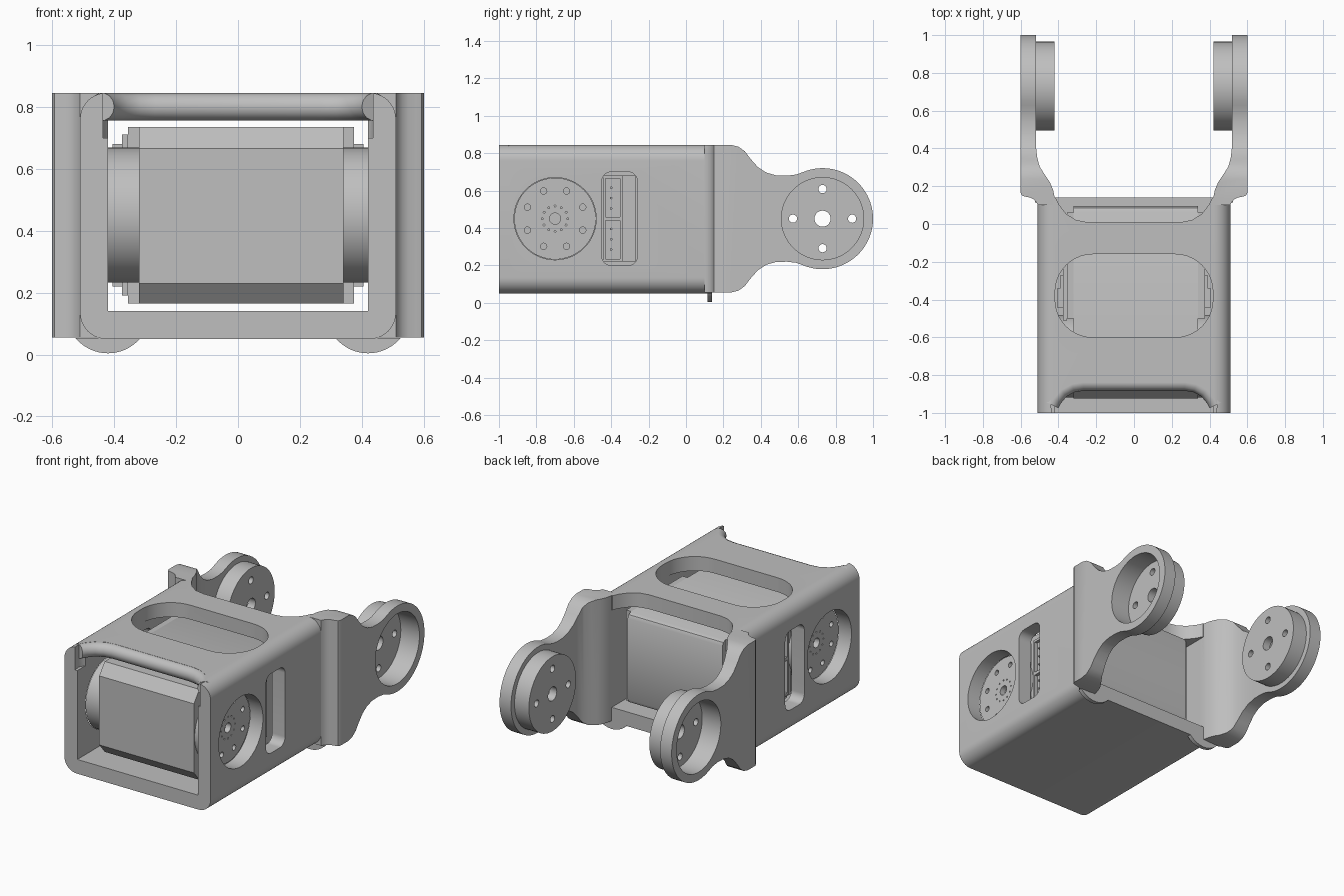
import bpy, bmesh, math
from mathutils import Matrix

cube = bpy.data.objects.get("Cube")
if cube:
    bpy.data.objects.remove(cube, do_unlink=True)

grey = bpy.data.materials.new("light_grey_plastic")
grey.use_nodes = True
COL = (0.52, 0.52, 0.52, 1)
grey.diffuse_color = COL
grey.node_tree.nodes["Principled BSDF"].inputs["Base Color"].default_value = COL

MID = 0.45       # height of both pivot axes
HORN_Y = -0.70   # servo horn axis
PIVOT_Y = 0.73   # arm pivot axis


def circle(u, v, r, n=48, start=0, end=360):
    full = end - start == 360
    steps = n if full else n + 1
    angles = [math.radians(start + (end - start) * i / n) for i in range(steps)]
    return [(u + r * math.cos(a), v + r * math.sin(a)) for a in angles]


def rounded(u0, u1, v0, v1, r, n=10):
    pts = []
    for u, v, a in ((u1 - r, v1 - r, 0), (u0 + r, v1 - r, 90),
                    (u0 + r, v0 + r, 180), (u1 - r, v0 + r, 270)):
        pts += circle(u, v, r, n, a, a + 90)
    return pts


def rect(u0, u1, v0, v1):
    return [(u0, v0), (u1, v0), (u1, v1), (u0, v1)]


def activate(obj):
    bpy.ops.object.select_all(action='DESELECT')
    obj.select_set(True)
    bpy.context.view_layer.objects.active = obj


def extrude(name, shapes, axis, a, b, rim=0):
    """Extrude one or several 2D outlines along an axis from a to b."""
    place = {'x': lambda u, v, w: (w, u, v), 'y': lambda u, v, w: (u, w, v),
             'z': lambda u, v, w: (u, v, w)}[axis]
    if isinstance(shapes[0], tuple):
        shapes = [shapes]
    bm = bmesh.new()
    for pts in shapes:
        low = [bm.verts.new(place(u, v, a)) for u, v in pts]
        high = [bm.verts.new(place(u, v, b)) for u, v in pts]
        first = bm.faces.new(low)
        bm.faces.new(high[::-1])
        for i in range(len(pts)):
            j = (i + 1) % len(pts)
            bm.faces.new((low[j], low[i], high[i], high[j]))
        if rim:
            bmesh.ops.bevel(bm, geom=list(first.edges), offset=rim, segments=6,
                            profile=0.5, affect='EDGES')
    bmesh.ops.recalc_face_normals(bm, faces=bm.faces[:])
    mesh = bpy.data.meshes.new(name)
    bm.to_mesh(mesh)
    bm.free()
    mesh.materials.append(grey)
    obj = bpy.data.objects.new(name, mesh)
    bpy.context.collection.objects.link(obj)
    return obj


def combine(obj, tool, operation='DIFFERENCE'):
    mod = obj.modifiers.new("combine", 'BOOLEAN')
    mod.operation = operation
    mod.solver = 'EXACT'
    mod.object = tool
    activate(obj)
    bpy.ops.object.modifier_apply(modifier=mod.name)
    bpy.data.objects.remove(tool, do_unlink=True)


def finish(obj, angle=35):
    activate(obj)
    bpy.ops.object.shade_smooth_by_angle(angle=math.radians(angle))


def mirror_copy(obj, name):
    mesh = obj.data.copy()
    mesh.transform(Matrix.Scale(-1, 4, (1, 0, 0)))
    mesh.flip_normals()
    copy = bpy.data.objects.new(name, mesh)
    bpy.context.collection.objects.link(copy)


def both_sides(half):
    return half + [(-x, y) for x, y in reversed(half)]


# Housing: rounded sleeve, open at front and back
housing = extrude("housing", rounded(-0.51, 0.51, 0.05, 0.845, 0.085), 'y', -1, 0.14, rim=0.045)
combine(housing, extrude("bore", rect(-0.42, 0.42, 0.14, 0.755), 'y', -1.2, 0.3))
lip = [(0.44, -0.955), (0.425, -0.925), (0.385, -0.878), (0.33, -0.848), (0.27, -0.838)]
combine(housing, extrude("front_scoop", both_sides([(0.425, -1.1)] + lip), 'z', 0.7, 1))
back = [(0.415, 0.3), (0.415, 0.14), (0.395, 0.1), (0.36, 0.055), (0.31, 0.022), (0.25, 0.01)]
combine(housing, extrude("back_scoop", both_sides(back), 'z', 0.7, 1))
combine(housing, extrude("top_slot", rounded(-0.418, 0.418, -0.6, -0.16, 0.2), 'z', 0.7, 1))
combine(housing, extrude("side_openings", [circle(HORN_Y, MID, 0.22, 64),
                                           rounded(-0.45, -0.26, 0.2, 0.7, 0.05)], 'x', -0.7, 0.7))
finish(housing)

# Rounded lip along the scooped front edge of the roof
curve = bpy.data.curves.new("roof_front_lip", 'CURVE')
curve.dimensions = '3D'
curve.bevel_depth = 0.045
curve.bevel_resolution = 5
curve.use_fill_caps = True
path = both_sides(lip)
spline = curve.splines.new('POLY')
spline.points.add(len(path) - 1)
for p, (x, y) in zip(spline.points, path):
    p.co = (x, y, 0.80, 1)
roof_lip = bpy.data.objects.new("roof_front_lip", curve)
bpy.context.collection.objects.link(roof_lip)
curve.materials.append(grey)
activate(roof_lip)
bpy.ops.object.convert(target='MESH')
finish(bpy.context.object, 50)

# Arms: plan outline cut to the side outline, with a cupped pivot boss
plan = [(0.42, 0.1), (0.42, 0.14), (0.428, 0.18), (0.445, 0.22), (0.475, 0.265), (0.5, 0.305),
        (0.512, 0.35), (0.518, 0.4), (0.52, 0.45), (0.52, 1.1), (0.6, 1.1), (0.6, 0.165),
        (0.592, 0.15), (0.575, 0.145), (0.55, 0.14), (0.53, 0.13), (0.517, 0.115), (0.51, 0.1)]
shoulder = [(0, 0.395), (0.24, 0.395), (0.28, 0.385), (0.315, 0.36), (0.345, 0.32), (0.385, 0.275),
            (0.43, 0.246), (0.48, 0.232), (0.54, 0.23), (0.59, 0.236)]
side = ([(y, MID - h) for y, h in shoulder] + circle(PIVOT_Y, MID, 0.27, 48, -112, 112)
        + [(y, MID + h) for y, h in reversed(shoulder)])
arm = extrude("left_arm", plan, 'z', 0, 0.9)
combine(arm, extrude("arm_outline", side, 'x', 0.3, 0.8), 'INTERSECT')
combine(arm, extrude("boss", circle(PIVOT_Y, MID, 0.235, 64), 'x', 0.42, 0.55), 'UNION')
combine(arm, extrude("cup", circle(PIVOT_Y, MID, 0.22, 64), 'x', 0.47, 0.8))
bolts = [circle(y, z, 0.022, 20) for y, z in circle(PIVOT_Y, MID, 0.158, 4)]
combine(arm, extrude("pivot_holes", bolts + [circle(PIVOT_Y, MID, 0.043, 28)], 'x', 0.3, 0.8))
finish(arm)
mirror_copy(arm, "right_arm")

# Small curved flanges below the rear corners
flange = extrude("left_flange", circle(0.42, 0.14, 0.136, 24, 220, 320), 'y', 0.115, 0.14)
finish(flange)
mirror_copy(flange, "right_flange")

# Servo body with chamfered ends
profile = [(-0.925, 0.23), (-0.925, 0.665), (-0.87, 0.735), (0.065, 0.735), (0.085, 0.725),
           (0.095, 0.705), (0.095, 0.195), (0.085, 0.175), (0.065, 0.165), (-0.87, 0.165)]
finish(extrude("servo_body", profile, 'x', -0.32, 0.34), 30)
extrude("servo_left_cover", rect(-0.5, 0.06, 0.165, 0.735), 'x', 0.34, 0.375)
extrude("servo_right_cover", rect(-0.5, 0.06, 0.165, 0.735), 'x', -0.355, -0.32)
extrude("servo_right_bracket", rect(-0.51, -0.2, 0.19, 0.71), 'x', -0.375, -0.355)

# Output horns with a bolt circle
horn = extrude("left_horn", circle(HORN_Y, MID, 0.218, 64), 'x', 0.32, 0.42)
holes = [circle(y, z, 0.017, 16) for y, z in circle(HORN_Y, MID, 0.16, 8, 22.5, 382.5)]
holes += [circle(y, z, 0.005, 8) for y, z in circle(HORN_Y, MID, 0.068, 12)]
holes.append(circle(HORN_Y, MID, 0.03, 24))
combine(horn, extrude("horn_holes", holes, 'x', 0.385, 0.5))
finish(horn)
mirror_copy(horn, "right_horn")

# Cable sockets behind the side windows
socket = extrude("left_sockets", rect(-0.445, -0.34, 0.22, 0.68), 'x', 0.37, 0.405)
combine(socket, extrude("pockets", [rect(-0.43, -0.352, 0.235, 0.44),
                                    rect(-0.43, -0.352, 0.46, 0.665)], 'x', 0.385, 0.5))
pin_heights = [MID + s * (0.055 + 0.055 * i) for s in (-1, 1) for i in range(3)]
pins = extrude("left_socket_pins", [circle(-0.4, z, 0.007, 8) for z in pin_heights], 'x', 0.38, 0.4)
ledge = extrude("left_socket_ledge", rect(-0.34, -0.27, 0.22, 0.68), 'x', 0.37, 0.39)
for part in (socket, pins, ledge):
    mirror_copy(part, part.name.replace("left", "right"))
